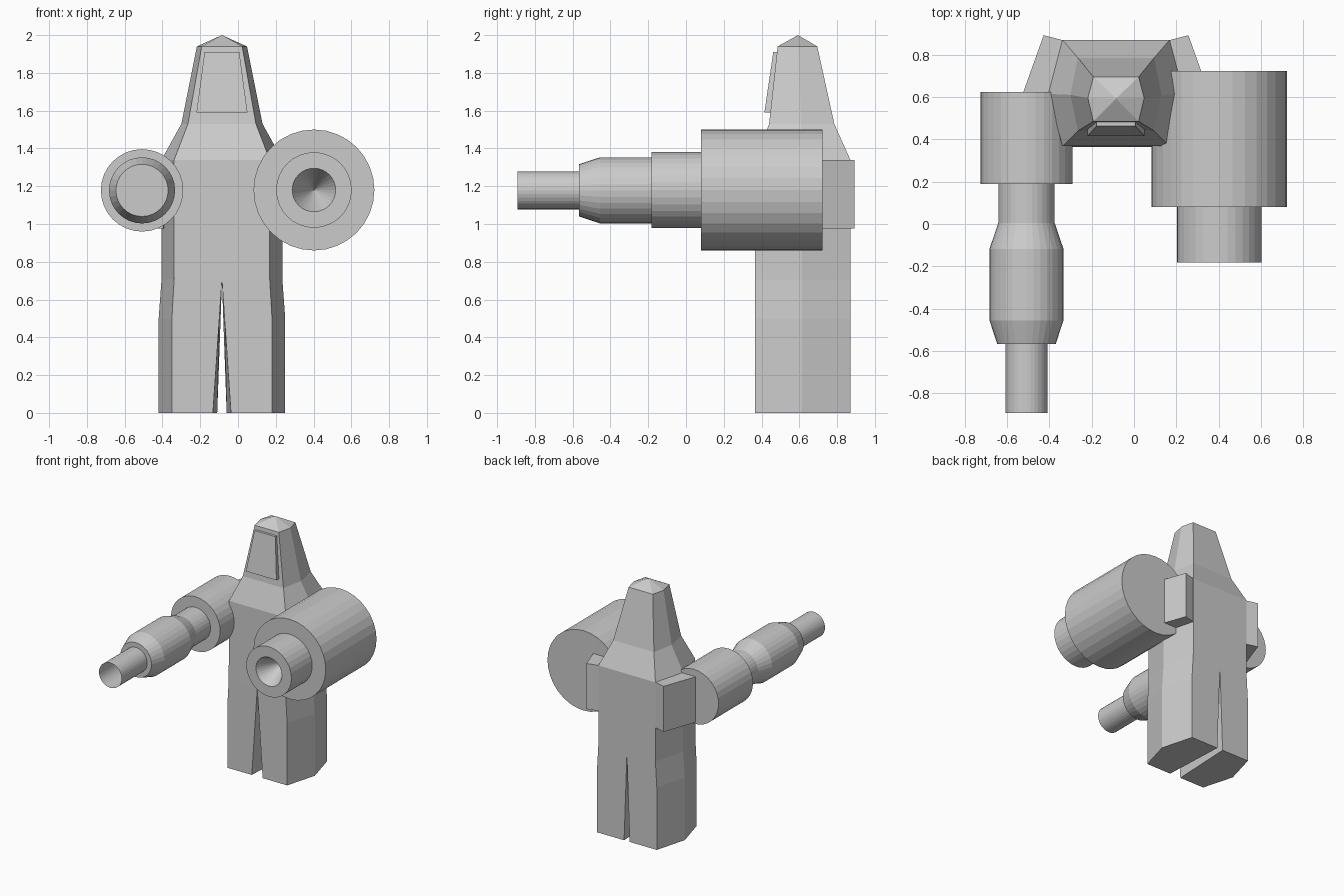
import bpy, bmesh, math

if "Cube" in bpy.data.objects:
    bpy.data.objects.remove(bpy.data.objects["Cube"])

BODY_X = -0.085


def make_object(name, verts, faces, location=(0, 0, 0)):
    mesh = bpy.data.meshes.new(name)
    bm = bmesh.new()
    vs = [bm.verts.new(v) for v in verts]
    for f in faces:
        bm.faces.new([vs[i] for i in f])
    bmesh.ops.recalc_face_normals(bm, faces=bm.faces)
    bm.to_mesh(mesh)
    bm.free()
    obj = bpy.data.objects.new(name, mesh)
    obj.location = location
    bpy.context.collection.objects.link(obj)
    return obj


def mirror(obj):
    mod = obj.modifiers.new("Mirror", 'MIRROR')
    mod.use_axis[0] = True
    mod.merge_threshold = 0.0005


def lathe(name, x, z, profile, sides=32):
    """Revolve (radius, y) points around a front-to-back axis."""
    verts, rings, faces = [], [], []
    for r, y in profile:
        n = sides if r > 0 else 1
        rings.append([len(verts) + i for i in range(n)])
        for i in range(n):
            a = 2 * math.pi * i / sides
            verts.append((r * math.sin(a), y, r * math.cos(a)))
    for a, b in zip(rings, rings[1:]):
        for i in range(sides):
            j = (i + 1) % sides
            quad = [a[i % len(a)], a[j % len(a)], b[j % len(b)], b[i % len(b)]]
            faces.append(list(dict.fromkeys(quad)))
    return make_object(name, verts, faces, (x, 0, z))


def prism(name, outline, z0, z1, x):
    n = len(outline)
    verts = [(px, py, z) for z in (z0, z1) for px, py in outline]
    faces = [list(range(n)), list(range(n, 2 * n))]
    faces += [[i, (i + 1) % n, n + (i + 1) % n, n + i] for i in range(n)]
    return make_object(name, verts, faces, (x, 0, 0))


# Body half: z, front/mid/back half-widths, front/mid/back y, leg gap front/back
rings = [
    (0.00, 0.265, 0.335, 0.265, 0.365, 0.615, 0.87, 0.048, 0.025),
    (0.50, 0.265, 0.335, 0.265, 0.365, 0.615, 0.87, 0.014, 0.007),
    (0.705, 0.253, 0.320, 0.253, 0.365, 0.615, 0.87, 0, 0),
    (1.34, 0.253, 0.320, 0.253, 0.368, 0.615, 0.87, 0, 0),
    (1.53, 0.180, 0.215, 0.180, 0.440, 0.610, 0.785, 0, 0),
    (1.94, 0.107, 0.133, 0.107, 0.485, 0.595, 0.695, 0, 0),
]
verts, faces = [], []
for z, wf, wm, wb, yf, ym, yb, gf, gb in rings:
    verts += [(gf, yf, z), (wf, yf, z), (wm, ym, z), (wb, yb, z), (gb, yb, z)]
for k in range(len(rings) - 1):
    a, b = 5 * k, 5 * k + 5
    faces += [[a + i, a + i + 1, b + i + 1, b + i] for i in range(4)]
    if k < 2:  # inner wall of the leg
        faces.append([a + 4, a, b, b + 4])
faces.append([0, 1, 2, 3, 4])
top = 5 * (len(rings) - 1)
verts.append((0, 0.593, 2.0))
faces += [[top + i, top + i + 1, len(verts) - 1] for i in range(4)]
mirror(make_object("body", verts, faces, (BODY_X, 0, 0)))

# Raised face panel
panel = [(-0.135, 1.59), (0.135, 1.59), (0.092, 1.91), (-0.092, 1.91)]
front_y, back_y = (0.415, 0.415, 0.462, 0.462), (0.46, 0.46, 0.495, 0.495)
verts = [(x, y, z) for ys in (front_y, back_y) for (x, z), y in zip(panel, ys)]
faces = [[0, 1, 2, 3], [4, 5, 6, 7]]
faces += [[i, (i + 1) % 4, 4 + (i + 1) % 4, 4 + i] for i in range(4)]
make_object("face_panel", verts, faces, (BODY_X, 0, 0))

# Angled shoulder blocks joining the body to the arms
mirror(prism("shoulder_blocks",
             [(0.25, 0.868), (0.342, 0.892), (0.45, 0.59), (0.31, 0.56)],
             0.975, 1.34, BODY_X))

# Slim arm: upper sleeve, stepped forearm and an open tube at the tip
lathe("slim_arm_sleeve", -0.508, 1.178,
      [(0, 0.624), (0.218, 0.624), (0.218, 0.188), (0, 0.188)])
lathe("slim_arm_forearm", -0.508, 1.178,
      [(0, 0.2), (0.133, 0.2), (0.133, 0.005), (0.175, -0.118),
       (0.175, -0.455), (0.138, -0.567), (0, -0.567)])
lathe("slim_arm_tube", -0.508, 1.178, [(0.1, -0.56), (0.1, -0.892)])

# Heavy arm: large drum and a barrel with a conical bore
lathe("heavy_arm_drum", 0.402, 1.18,
      [(0, 0.723), (0.32, 0.723), (0.32, 0.08), (0, 0.08)])
lathe("heavy_arm_barrel", 0.402, 1.18,
      [(0, 0.1), (0.2, 0.1), (0.2, -0.183), (0.115, -0.183), (0, 0.04)])
